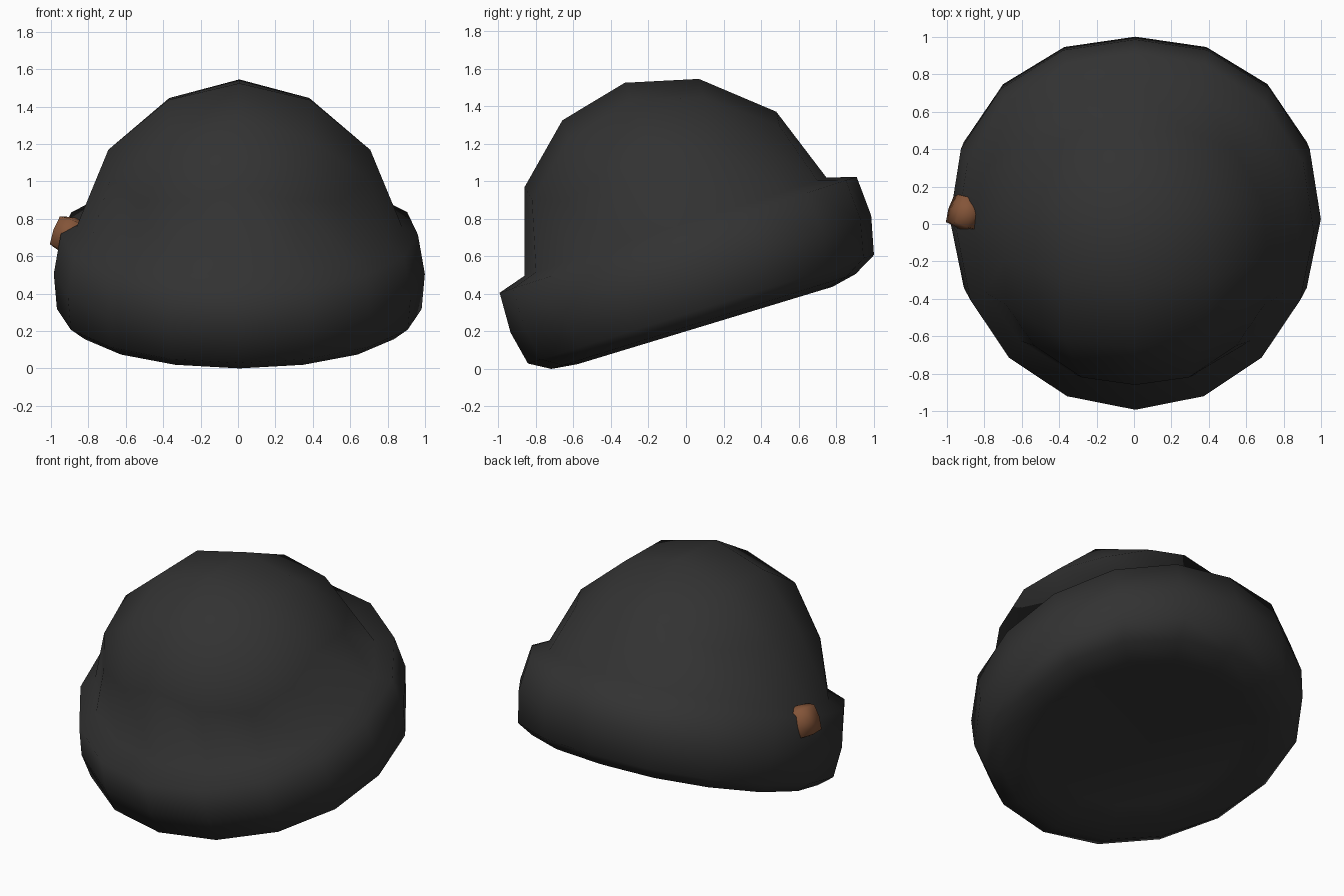
import bpy, bmesh, math
from mathutils import Matrix

if "Cube" in bpy.data.objects:
    bpy.data.objects.remove(bpy.data.objects["Cube"])


def material(name, rgb):
    m = bpy.data.materials.new(name)
    m.diffuse_color = (*rgb, 1)
    m.use_nodes = True
    m.node_tree.nodes["Principled BSDF"].inputs["Base Color"].default_value = m.diffuse_color
    return m


charcoal = material("charcoal wool", (0.032, 0.032, 0.032))
brown = material("brown leather", (0.23, 0.09, 0.04))


def finish(bm, name, mat):
    bmesh.ops.recalc_face_normals(bm, faces=bm.faces[:])
    for f in bm.faces:
        f.smooth = True
    me = bpy.data.meshes.new(name)
    bm.to_mesh(me)
    bm.free()
    ob = bpy.data.objects.new(name, me)
    me.materials.append(mat)
    bpy.context.collection.objects.link(ob)
    return ob


# Knitted cap: quad-grid crown flowing into a 16-sided rolled brim
bm = bmesh.new()
# (radius, height, y shift, back droop) by position in the crown grid
CROWN = {(0, 0): (0, 0.803, -0.02, 0), (1, 0): (0.38, 0.708, -0.018, 0.02),
         (1, 1): (0.53, 0.605, -0.018, 0.02), (2, 0): (0.70, 0.423, 0, 0.023),
         (2, 1): (0.745, 0.345, 0.005, 0.023), (2, 2): (0.763, 0.29, 0.015, 0.023)}


def crown_vert(a, b):
    k, lo = max(abs(a), abs(b)), min(abs(a), abs(b))
    if k == 0:
        t = 0
    elif abs(a) >= abs(b):
        t = math.pi / 4 * b / a + (math.pi if a < 0 else 0)
    else:
        t = math.pi / 2 - math.pi / 4 * a / b + (math.pi if b < 0 else 0)
    r, h, shift, droop = CROWN[k, lo]
    y = r * math.sin(t)
    return bm.verts.new((r * math.cos(t), y + shift, h - droop * y))


grid = {(a, b): crown_vert(a, b) for a in range(-2, 3) for b in range(-2, 3)}
for a in range(-2, 2):
    for b in range(-2, 2):
        bm.faces.new([grid[a, b], grid[a + 1, b], grid[a + 1, b + 1], grid[a, b + 1]])

ring = [v for k, v in grid.items() if max(abs(k[0]), abs(k[1])) == 2]
angle = {v: round(math.atan2(v.co.y, v.co.x) / (math.tau / 16)) % 16 for v in ring}
ring.sort(key=lambda v: angle[v])

# Brim rings, then underside: x radius, y radius, y offset, height, back droop
for rx, ry, oy, z, droop in [(0.87, 0.846, 0, -0.01, 0), (0.955, 1.0, 0, -0.055, 0),
                             (0.992, 1.01, 0.0, -0.275, 0), (0.975, 0.966, -0.007, -0.46, 0.01),
                             (0.895, 0.849, -0.014, -0.526, 0.01), (0.74, 0.71, -0.014, -0.545, 0.014),
                             (0.6, 0.58, 0, -0.525, 0.014)]:
    new = []
    for i in range(16):
        c, s = math.cos(i * math.tau / 16), math.sin(i * math.tau / 16)
        k = 1 + 0.05 * max(s, 0) * abs(c)
        new.append(bm.verts.new((rx * c * k, oy + ry * s * k, z - droop * (1 + s))))
    for i in range(16):
        j = (i + 1) % 16
        bm.faces.new([ring[i], ring[j], new[j], new[i]])
    ring = new
centre = bm.verts.new((0, 0, -0.51))
for i in range(16):
    bm.faces.new([ring[i], ring[(i + 1) % 16], centre])

# Tilt the cap so the front sits low
bmesh.ops.transform(bm, verts=bm.verts[:],
                    matrix=Matrix.Translation((0.007, -0.059, 0.76)) @ Matrix.Rotation(math.radians(18), 4, 'X'))
low = min(v.co.z for v in bm.verts)
bmesh.ops.translate(bm, verts=bm.verts[:], vec=(0, 0, -low))
finish(bm, "knitted_cap", charcoal)

# Small rounded leather tag on the side of the brim
bm = bmesh.new()
bmesh.ops.create_cube(bm, size=2)
bmesh.ops.subdivide_edges(bm, edges=bm.edges[:], cuts=1, use_grid_fill=True)
for v in bm.verts:
    v.co = v.co.lerp(v.co.normalized() * 1.15, 0.5)
bmesh.ops.transform(bm, verts=bm.verts[:],
                    matrix=Matrix.Translation((-0.9, 0.06, 0.71))
                    @ Matrix.Rotation(math.radians(20), 4, 'Y')
                    @ Matrix.Rotation(math.radians(-18), 4, 'Z')
                    @ Matrix.Diagonal((0.078, 0.088, 0.094, 1)))
finish(bm, "side_tag", brown)
